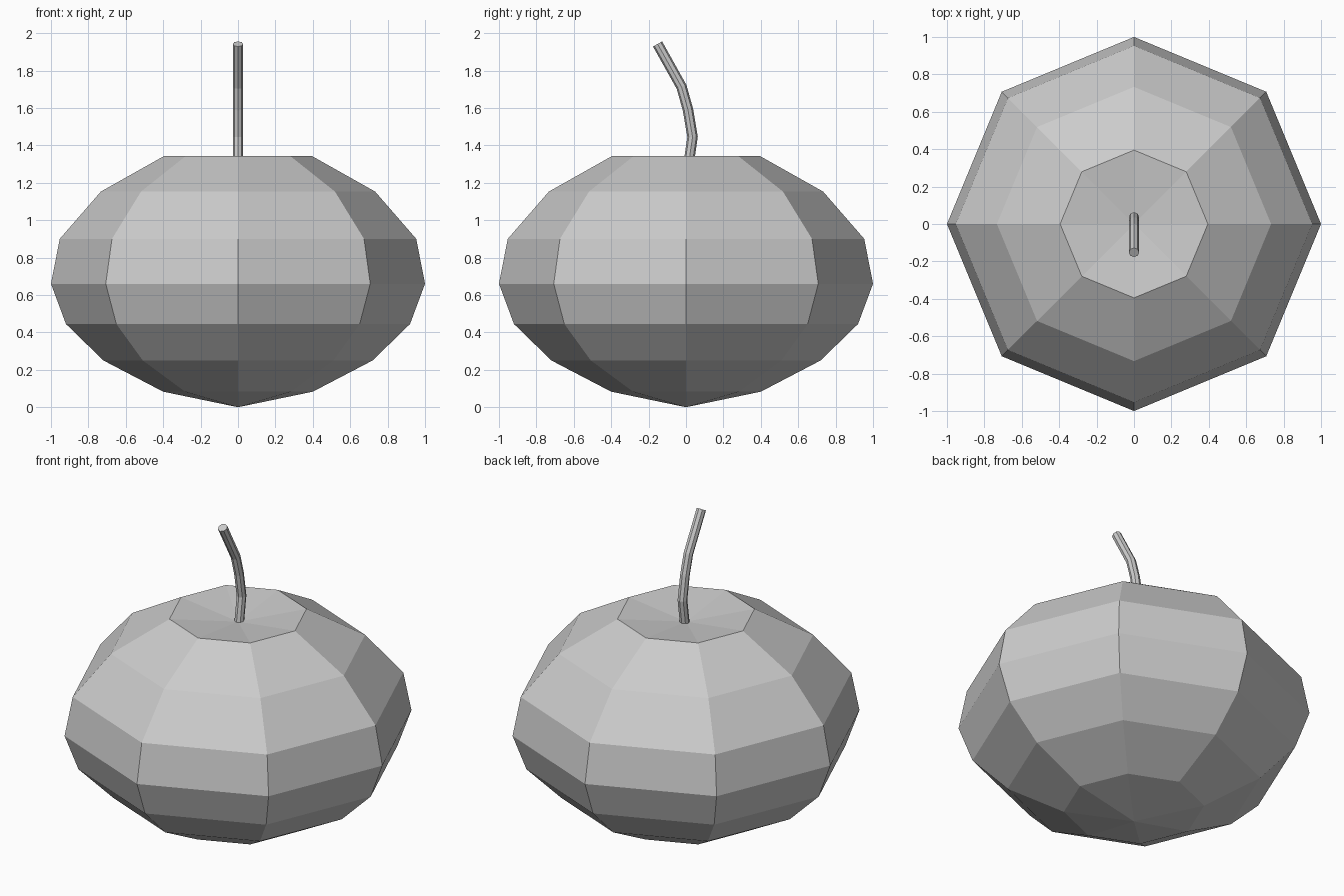
import bpy
from math import cos, sin, pi
from mathutils import Vector

if "Cube" in bpy.data.objects:
    bpy.data.objects.remove(bpy.data.objects["Cube"])

SIDES = 8


def loft(name, rings):
    """Skin 8-sided rings; a ring of one point closes to a tip."""
    verts, faces, loops = [], [], []
    for ring in rings:
        loops.append(list(range(len(verts), len(verts) + len(ring))))
        verts += ring
    for a, b in zip(loops, loops[1:]):
        for i in range(SIDES):
            j = (i + 1) % SIDES
            if len(a) == 1:
                faces.append((a[0], b[j], b[i]))
            elif len(b) == 1:
                faces.append((a[i], a[j], b[0]))
            else:
                faces.append((a[i], a[j], b[j], b[i]))
    for end, flip in ((loops[0], True), (loops[-1], False)):
        if len(end) > 1:
            faces.append(end[::-1] if flip else end)
    mesh = bpy.data.meshes.new(name)
    mesh.from_pydata(verts, [], faces)
    obj = bpy.data.objects.new(name, mesh)
    bpy.context.collection.objects.link(obj)
    return obj


def ring(centre, radius, u, v):
    if radius == 0:
        return [centre]
    return [centre + radius * (u * cos(2 * pi * i / SIDES) + v * sin(2 * pi * i / SIDES))
            for i in range(SIDES)]


X, Y = Vector((1, 0, 0)), Vector((0, 1, 0))

# Faceted gourd body with a shallow dimple on top
profile = [(0, 0), (0.40, 0.083), (0.72, 0.25), (0.92, 0.445), (1.0, 0.66),
           (0.953, 0.90), (0.733, 1.153), (0.395, 1.343), (0, 1.295)]
loft("body", [ring(Vector((0, 0, z)), r, X, Y) for r, z in profile])

# Bent stem: rings mitred along a path in the YZ plane
path = [Vector((0, y, z)) for y, z in
        [(0.008, 1.26), (0.035, 1.445), (0.01, 1.593), (-0.024, 1.713), (-0.152, 1.942)]]
stem_rings = []
for i, p in enumerate(path):
    before = (p - path[i - 1]).normalized() if i else Vector()
    after = (path[i + 1] - p).normalized() if i < len(path) - 1 else Vector()
    tangent = (before + after).normalized()
    stem_rings.append(ring(p, 0.028, X, tangent.cross(X)))
loft("stem", stem_rings)
